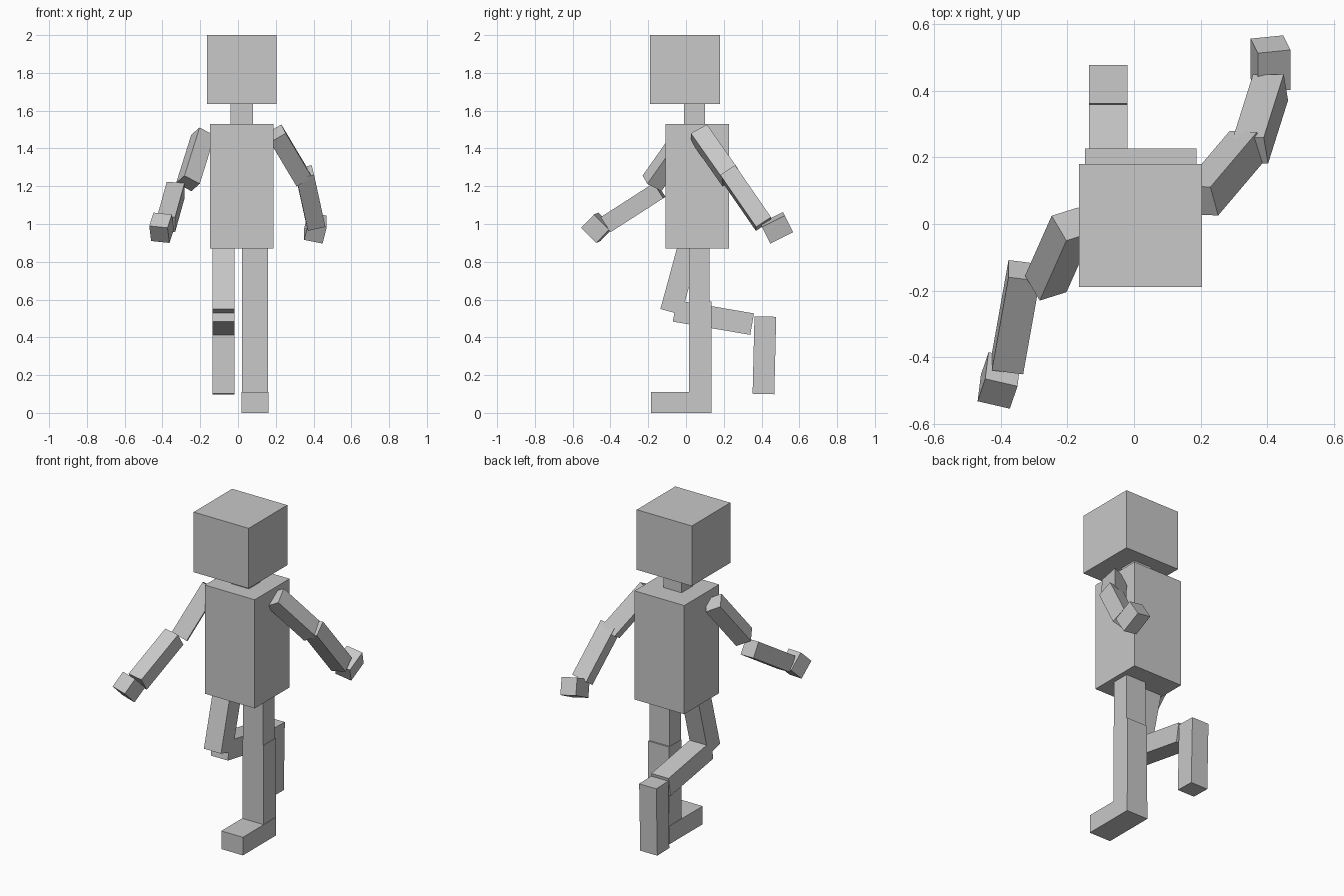
import bpy
import bmesh
from mathutils import Matrix, Vector

default_cube = bpy.data.objects.get("Cube")
if default_cube:
    bpy.data.objects.remove(default_cube, do_unlink=True)

# One plain grey for the whole figure
grey = bpy.data.materials.new("plain_grey")
grey.use_nodes = True
grey.diffuse_color = Vector.Fill(4, .58)
grey.diffuse_color[3] = 1
shader = grey.node_tree.nodes["Principled BSDF"]
shader.inputs["Base Color"].default_value = grey.diffuse_color


def limb(name, start, end, width, depth, side=(1, 0, 0)):
    """Box stretched between two joints; its width runs towards side."""
    start, end = Vector(start), Vector(end)
    along = (end - start).normalized()
    across = Vector(side)
    across = (across - along * across.dot(along)).normalized()
    turn = Matrix((across, along.cross(across), along)).transposed()
    length = (end - start).length

    shape = bmesh.new()
    bmesh.ops.create_cube(shape, size=1)
    bmesh.ops.scale(shape, vec=(width, depth, length), verts=shape.verts)
    mesh = bpy.data.meshes.new(name)
    shape.to_mesh(mesh)
    shape.free()
    mesh.materials.append(grey)

    part = bpy.data.objects.new(name, mesh)
    part.matrix_world = Matrix.Translation((start + end) / 2) @ turn.to_4x4()
    bpy.context.collection.objects.link(part)


def column(name, x, y, bottom, top, width, depth):
    """Upright box."""
    limb(name, (x, y, bottom), (x, y, top), width, depth)


# Head, neck and torso
middle = .02
head_width = .37
torso_depth = .06
torso_bottom = .87
torso_top = 1.53
chin = 1.635
column("head", middle, -.005, chin, 2, width=head_width, depth=head_width)
column("neck", middle, .045, torso_top, chin, width=.12, depth=.11)
column("torso", middle, torso_depth, torso_bottom, torso_top, width=.335, depth=.335)

# Left leg, standing
left_hip = .09
ankle = .06
column("left_thigh", left_hip, .07, .5, torso_bottom, width=.135, depth=.11)
column("left_shin", left_hip, .075, ankle, .59, width=.14, depth=.12)
limb("left_foot", (left_hip, -.185, .055), (left_hip, .135, .055), width=.145, depth=.11)

# Right leg, bent back at the knee
right_hip = -.077
leg_width = .115
right_leg = {
    "right_thigh": [(.03, .94), (-.08, .535)],
    "right_shin": [(-.06, .54), (.35, .47)],
    "right_foot": [(.42, .51), (.41, .1)],
}
for name, joints in right_leg.items():
    start, end = [(right_hip, *joint) for joint in joints]
    limb(name, start, end, width=leg_width, depth=leg_width)

# Right arm, swung forward
arm_width = .095
hand_width = .1
limb("right_upper_arm", (-.185, 0, 1.47), (-.265, -.18, 1.215),
     width=arm_width, depth=arm_width, side=(6, 2, -3))
limb("right_forearm", (-.33, -.14, 1.18), (-.38, -.42, 1),
     width=arm_width, depth=arm_width)
limb("right_hand", (-.41, -.51, 1.02), (-.4, -.43, .94),
     width=hand_width, depth=hand_width, side=(6, -1, -1))

# Left arm, swung back
limb("left_upper_arm", (.2, .07, 1.48), (.34, .235, 1.245),
     width=arm_width, depth=hand_width, side=(2, 0, 1))
limb("left_forearm", (.35, .22, 1.275), (.41, .41, 1),
     width=arm_width, depth=arm_width, side=(4, 0, 1))
limb("left_hand", (.41, .54, 1.01), (.41, .42, .95),
     width=hand_width, depth=hand_width, side=(4, 0, -1))
